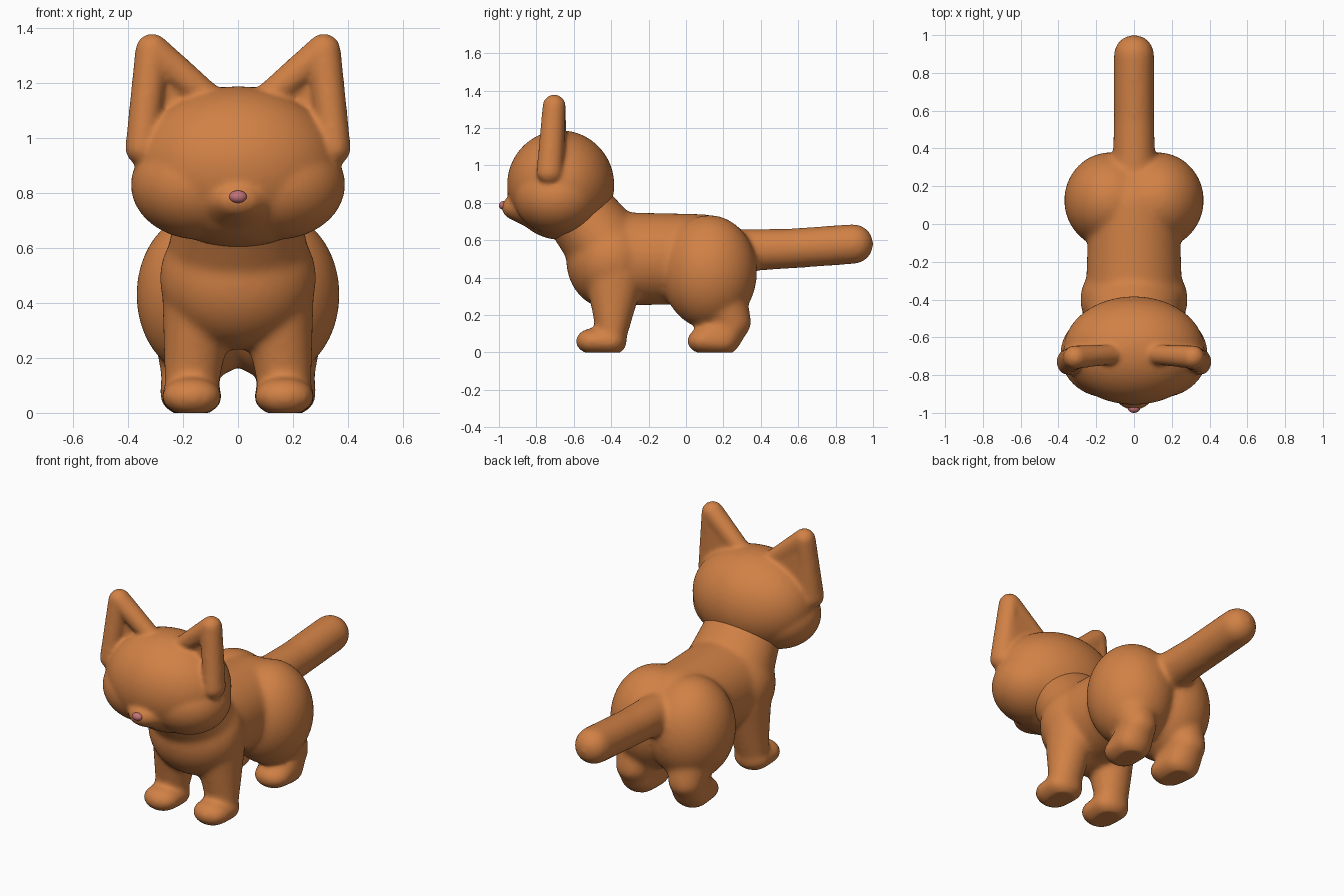
import bpy
import bmesh
from mathutils import Vector

default = bpy.data.objects.get("Cube")
if default:
    bpy.data.objects.remove(default, do_unlink=True)


def material(name, colour):
    mat = bpy.data.materials.new(name)
    mat.use_nodes = True
    mat.diffuse_color = colour
    mat.node_tree.nodes["Principled BSDF"].inputs["Base Color"].default_value = colour
    return mat


fur = material("orange fur", (0.64, 0.22, 0.06, 1))
pink = material("pink nose", (0.55, 0.17, 0.19, 1))


def ball(bm, centre, radii):
    """Add an ellipsoid; radii is one number or an (x, y, z) tuple."""
    r = Vector(radii) if isinstance(radii, tuple) else Vector((radii,) * 3)
    verts = bmesh.ops.create_icosphere(bm, subdivisions=4, radius=1)["verts"]
    for v in verts:
        v.co = Vector(centre) + v.co * r
    return verts


def hull(bm, *balls):
    """Add the smooth solid stretched around several ellipsoids."""
    part = bmesh.new()
    for centre, radii in balls:
        ball(part, centre, radii)
    result = bmesh.ops.convex_hull(part, input=part.verts[:])
    spare = {g for g in result["geom_interior"] + result["geom_unused"]
             if isinstance(g, bmesh.types.BMVert)}
    bmesh.ops.delete(part, geom=list(spare), context="VERTS")
    bmesh.ops.recalc_face_normals(part, faces=part.faces[:])
    mesh = bpy.data.meshes.new("temporary")
    part.to_mesh(mesh)
    part.free()
    bm.from_mesh(mesh)
    bpy.data.meshes.remove(mesh)


def finish(name, bm, mat, voxel=0, smooth=0):
    """Make an object, fusing and softening its solids when voxel is set."""
    mesh = bpy.data.meshes.new(name)
    bm.to_mesh(mesh)
    bm.free()
    obj = bpy.data.objects.new(name, mesh)
    bpy.context.collection.objects.link(obj)
    if voxel:
        remesh = obj.modifiers.new("Fuse", "REMESH")
        remesh.mode = "VOXEL"
        remesh.voxel_size = voxel
        soften = obj.modifiers.new("Soften", "SMOOTH")
        soften.factor = 0.5
        soften.iterations = smooth
        graph = bpy.context.evaluated_depsgraph_get()
        fused = bpy.data.meshes.new_from_object(obj.evaluated_get(graph))
        obj.modifiers.clear()
        obj.data = fused
        bpy.data.meshes.remove(mesh)
        fused.name = name
    # Flat soles on the floor
    for v in obj.data.vertices:
        v.co.z = max(v.co.z, 0)
    obj.data.materials.clear()
    obj.data.materials.append(mat)
    obj.data.polygons.foreach_set("use_smooth", [True] * len(obj.data.polygons))
    return obj


# Body: trunk, chest and neck
body = bmesh.new()
hull(body, ((0, -0.36, 0.5), (0.255, 0.23, 0.25)), ((0, 0.08, 0.5), (0.24, 0.25, 0.24)))
ball(body, (0, -0.40, 0.49), (0.285, 0.24, 0.26))
hull(body, ((0, -0.42, 0.56), (0.26, 0.22, 0.2)), ((0, -0.57, 0.76), (0.22, 0.21, 0.15)))

for side in (-1, 1):
    # Haunches
    ball(body, (side * 0.125, 0.125, 0.43), (0.245, 0.255, 0.305))
    # Front legs and paws
    hull(body, ((side * 0.14, -0.38, 0.42), (0.135, 0.16, 0.13)),
         ((side * 0.168, -0.395, 0.12), (0.1, 0.085, 0.1)))
    hull(body, ((side * 0.168, -0.40, 0.06), (0.11, 0.085, 0.075)),
         ((side * 0.168, -0.50, 0.06), (0.108, 0.09, 0.07)))
    # Back legs, heels and paws
    hull(body, ((side * 0.17, 0.17, 0.32), (0.14, 0.15, 0.12)),
         ((side * 0.178, 0.245, 0.16), (0.105, 0.105, 0.09)))
    hull(body, ((side * 0.178, 0.24, 0.15), (0.1, 0.1, 0.09)),
         ((side * 0.175, 0.2, 0.065), (0.11, 0.09, 0.08)),
         ((side * 0.168, 0.095, 0.062), (0.108, 0.09, 0.07)))

# Tail
hull(body, ((0, 0.25, 0.545), 0.115), ((0, 0.55, 0.555), 0.107))
hull(body, ((0, 0.55, 0.555), 0.107), ((0, 0.895, 0.58), 0.107))
finish("body", body, fur, 0.013, 20)

# Head: skull, cheeks and muzzle
head = bmesh.new()
ball(head, (0, -0.67, 0.895), (0.375, 0.287, 0.293))
for side in (-1, 1):
    ball(head, (side * 0.14, -0.69, 0.83), (0.25, 0.23, 0.2))
hull(head, ((0, -0.72, 0.79), (0.26, 0.15, 0.17)), ((0, -0.90, 0.775), (0.10, 0.085, 0.07)))

# Ears: rounded rims with a recessed inner sheet
for side in (-1, 1):
    tip = (side * 0.312, -0.705, 1.318)
    outer = (side * 0.35, -0.73, 0.965)
    inner = (side * 0.10, -0.69, 1.14)
    hull(head, (tip, 0.062), (outer, (0.06, 0.07, 0.065)))
    hull(head, (tip, 0.062), (inner, 0.052))
    hull(head, ((tip[0], -0.685, 1.30), 0.035), ((side * 0.33, -0.685, 0.96), 0.035),
         ((side * 0.10, -0.675, 1.13), 0.035))
finish("head_and_ears", head, fur, 0.011, 12)

# Nose
nose = bmesh.new()
ball(nose, (0, -0.976, 0.786), (0.032, 0.024, 0.023))
finish("nose", nose, pink)
